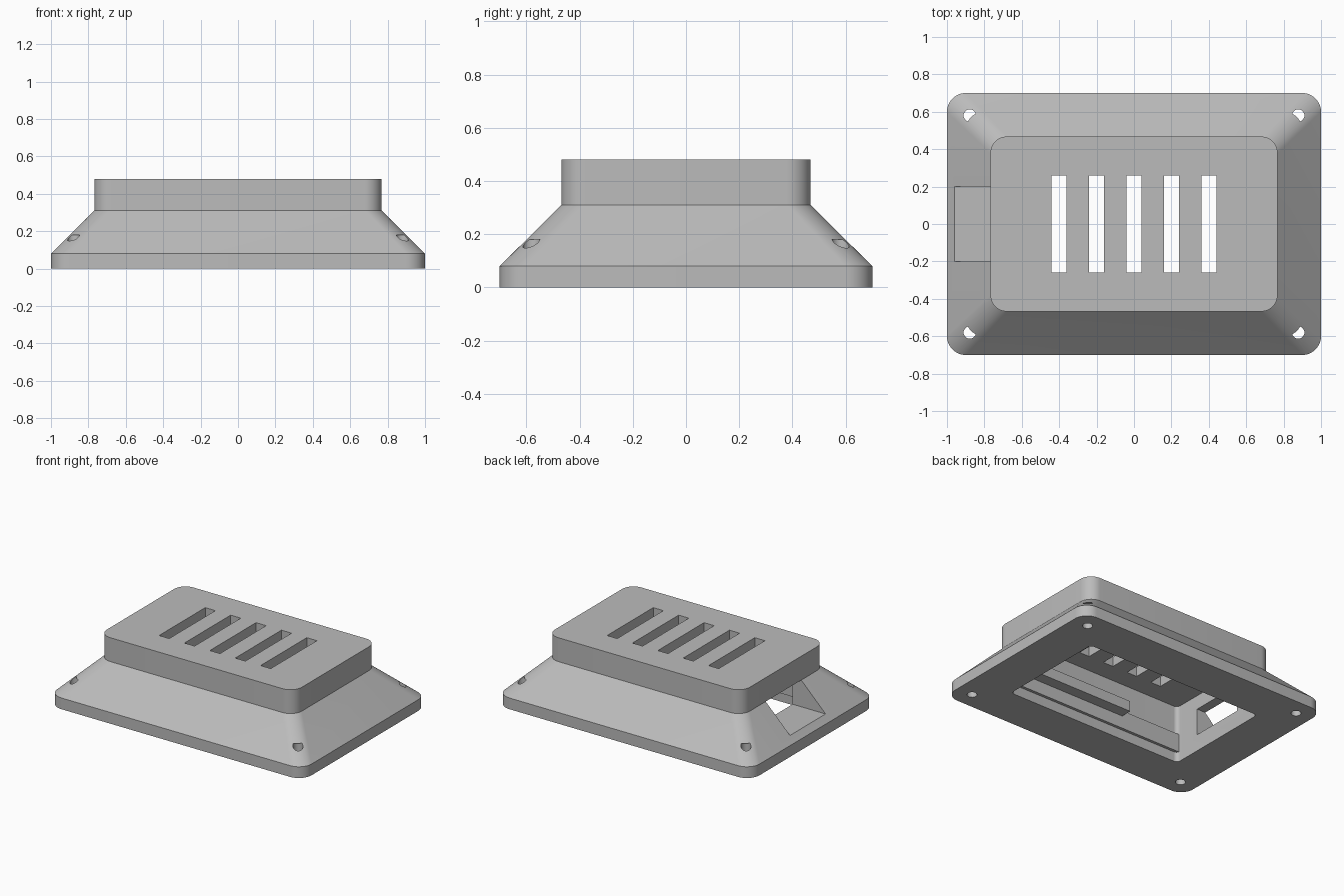
import bpy, bmesh
from math import cos, sin, pi

if "Cube" in bpy.data.objects:
    bpy.data.objects.remove(bpy.data.objects["Cube"])

grey = bpy.data.materials.new("plain grey")
grey.use_nodes = True
grey.diffuse_color = (0.5, 0.5, 0.5, 1)
grey.node_tree.nodes["Principled BSDF"].inputs["Base Color"].default_value = (0.5, 0.5, 0.5, 1)


def finish(name, bm):
    bmesh.ops.recalc_face_normals(bm, faces=bm.faces)
    mesh = bpy.data.meshes.new(name)
    bm.to_mesh(mesh)
    bm.free()
    mesh.materials.append(grey)
    ob = bpy.data.objects.new(name, mesh)
    bpy.context.collection.objects.link(ob)
    return ob


def rounded_rect(hx, hy, r, steps=12):
    """Outline points of a rectangle with rounded corners."""
    points = []
    for corner, (sx, sy) in enumerate([(1, 1), (-1, 1), (-1, -1), (1, -1)]):
        for i in range(steps + 1):
            a = (corner + i / steps) * pi / 2
            points.append((sx * (hx - r) + r * cos(a), sy * (hy - r) + r * sin(a)))
    return points


def loft(name, sections):
    """Solid through rounded rectangles given as (half x, half y, radius, z)."""
    bm = bmesh.new()
    rings = [[bm.verts.new((x, y, z)) for x, y in rounded_rect(hx, hy, r)]
             for hx, hy, r, z in sections]
    n = len(rings[0])
    for low, high in zip(rings, rings[1:]):
        for i in range(n):
            j = (i + 1) % n
            bm.faces.new((low[i], low[j], high[j], high[i]))
    bm.faces.new(rings[0][::-1])
    bm.faces.new(rings[-1])
    return finish(name, bm)


def box(name, x0, x1, y0, y1, z0, z1):
    bm = bmesh.new()
    bmesh.ops.create_cube(bm, size=1)
    for v in bm.verts:
        v.co = (x1 if v.co.x > 0 else x0, y1 if v.co.y > 0 else y0, z1 if v.co.z > 0 else z0)
    return finish(name, bm)


def cylinder(name, x, y, r, z0, z1):
    bm = bmesh.new()
    bmesh.ops.create_cone(bm, cap_ends=True, segments=32, radius1=r, radius2=r, depth=z1 - z0)
    bmesh.ops.translate(bm, verts=bm.verts, vec=(x, y, (z0 + z1) / 2))
    return finish(name, bm)


def cut(target, cutter):
    cutter.hide_render = True
    mod = target.modifiers.new("cut", "BOOLEAN")
    mod.operation = "DIFFERENCE"
    mod.solver = "EXACT"
    mod.object = cutter
    bpy.context.view_layer.objects.active = target
    bpy.ops.object.modifier_apply(modifier=mod.name)
    bpy.data.objects.remove(cutter)


# Outer shell: flange, sloping skirt, upright cap
shell = loft("housing_shell", [(1, 0.7, 0.1, 0), (1, 0.7, 0.1, 0.08),
                               (0.768, 0.468, 0.09, 0.31), (0.768, 0.468, 0.09, 0.48)])

# Hollow inside, open at the bottom
cut(shell, loft("cavity", [(0.7, 0.4, 0.03, -0.1), (0.7, 0.4, 0.03, 0.41)]))

# Ventilation slots in the roof
for i in range(-2, 3):
    x = i * 0.2
    cut(shell, box("vent_slot", x - 0.04, x + 0.04, -0.26, 0.26, 0.35, 0.6))

# Cable opening through the skirt on the right side
cut(shell, box("cable_opening", -1.1, -0.65, -0.2, 0.2, 0.12, 0.31))

# Screw holes that break out of the sloping corners
for sx in (-1, 1):
    for sy in (-1, 1):
        cut(shell, cylinder("screw_hole", sx * 0.878, sy * 0.58, 0.033, -0.1, 0.18))

# Inner rails and ledges along the long walls
parts = [shell]
for side, s in (("front", -1), ("back", 1)):
    for name, x0, x1, inner, z0, z1 in (("rail", -0.71, 0.71, 0.38, 0.07, 0.2),
                                        ("ledge", -0.22, 0.71, 0.3, 0.16, 0.235)):
        y0, y1 = sorted((s * inner, s * 0.41))
        parts.append(box(side + "_inner_" + name, x0, x1, y0, y1, z0, z1))

# Smooth rounded corners, crisp edges
bpy.ops.object.select_all(action="DESELECT")
for ob in parts:
    ob.select_set(True)
bpy.context.view_layer.objects.active = shell
bpy.ops.object.shade_smooth_by_angle(angle=pi / 6)
